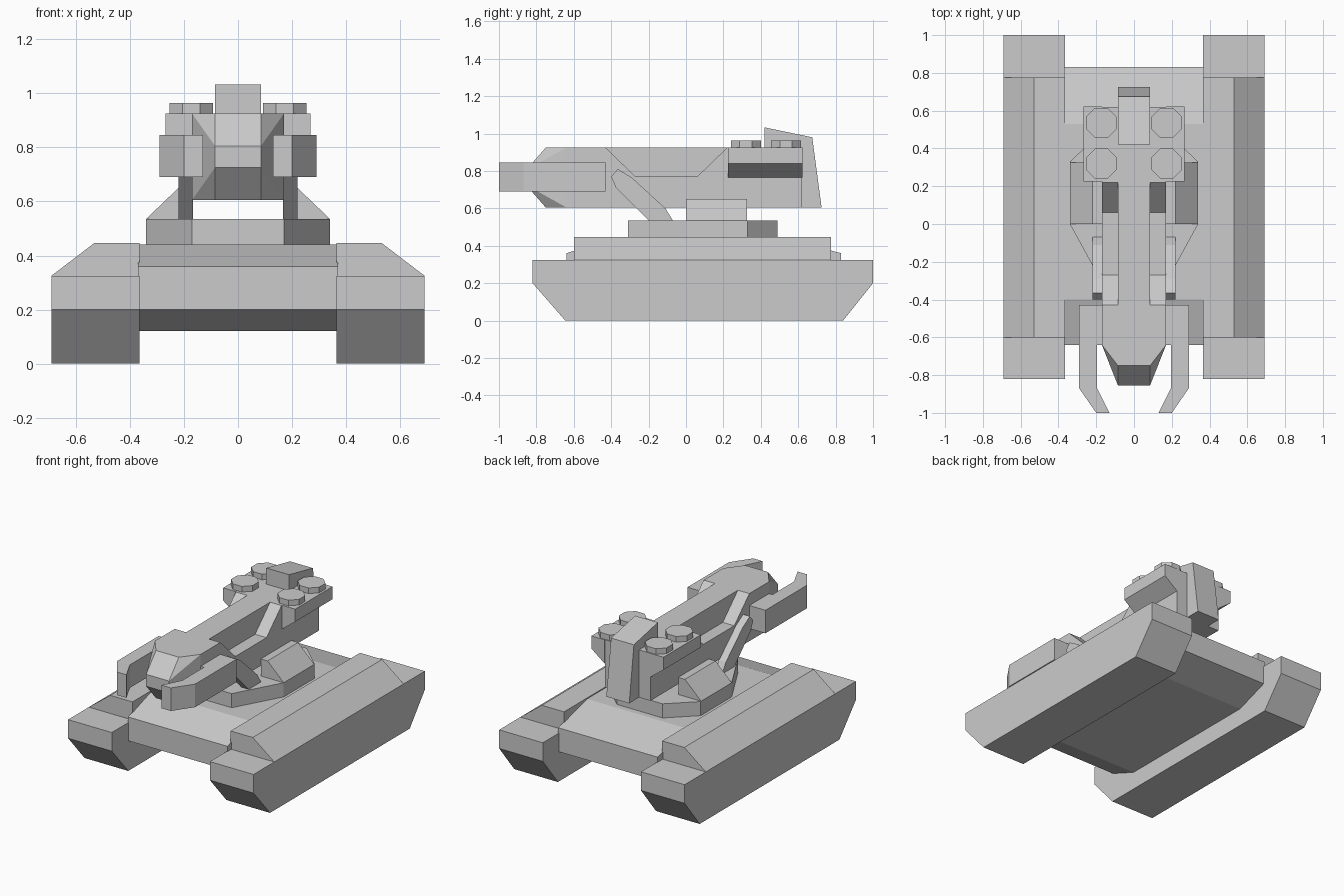
import bpy, bmesh
from mathutils import Vector

if "Cube" in bpy.data.objects:
    bpy.data.objects.remove(bpy.data.objects["Cube"])


def finish(name, bm, mirror=False):
    bmesh.ops.recalc_face_normals(bm, faces=bm.faces)
    me = bpy.data.meshes.new(name)
    bm.to_mesh(me)
    bm.free()
    ob = bpy.data.objects.new(name, me)
    bpy.context.collection.objects.link(ob)
    if mirror:
        ob.modifiers.new("mirror", 'MIRROR')
    return ob


def prism(name, pts, axis, a, b, mirror=False):
    """Extrude a 2D profile along an axis from a to b (profile uses the other two axes in order)."""
    place = {'x': lambda p, t: (t, p[0], p[1]),
             'y': lambda p, t: (p[0], t, p[1]),
             'z': lambda p, t: (p[0], p[1], t)}[axis]
    bm = bmesh.new()
    face = bm.faces.new([bm.verts.new(place(p, a)) for p in pts])
    ext = bmesh.ops.extrude_face_region(bm, geom=[face], use_keep_orig=True)
    verts = [g for g in ext['geom'] if isinstance(g, bmesh.types.BMVert)]
    bmesh.ops.translate(bm, verts=verts, vec=Vector(place((0, 0), b - a)))
    return finish(name, bm, mirror)


# Tracks and sloped fenders
prism("track", [(-.82, .325), (-.82, .2), (-.645, 0), (.84, 0), (1, .2), (1, .325)],
      'x', .365, .69, True)
prism("fender", [(.365, .325), (.69, .325), (.53, .447), (.365, .447)], 'y', -.6, .775, True)

# Hull between the tracks
prism("hull", [(-.64, .36), (-.64, .2), (-.44, .12), (.6, .12), (.83, .2), (.83, .36),
               (.53, .44), (-.4, .44)], 'x', -.37, .37)

# Turntable and its side housings
ring = [(.17, -.31), (.34, 0), (.34, .33), (.17, .49)]
prism("turntable", ring + [(-x, y) for x, y in reversed(ring)], 'z', .43, .535)
prism("side_housing", [(.17, .535), (.34, .535), (.22, .65), (.17, .65)], 'y', 0, .325, True)

# Struts carrying the gun
prism("strut", [(-.4, .77), (-.365, .81), (-.29, .765), (-.11, .6), (-.07, .535), (-.2, .535),
                (-.375, .71)], 'x', .167, .22, True)

# Gun body: centre spine plus notched side slabs
prism("gun_spine", [(-.64, .605), (.62, .605), (.62, .925), (-.64, .925)], 'x', -.085, .085)
prism("gun_side", [(-.64, .605), (.62, .605), (.62, .925), (.22, .925), (.06, .77),
                   (-.27, .77), (-.43, .925), (-.64, .925)], 'x', .085, .17, True)

# Faceted nose
bm = bmesh.new()
for s in (-1, 1):
    for x, y, zs in ((.17, -.64, (.605, .925)), (.085, -.75, (.605, .925)),
                     (.085, -.855, (.725, .805))):
        for z in zs:
            bm.verts.new((s * x, y, z))
bmesh.ops.convex_hull(bm, input=bm.verts)
bmesh.ops.dissolve_limit(bm, angle_limit=.01, verts=bm.verts, edges=bm.edges)
finish("gun_nose", bm)

# Curved prongs beside the nose
prism("prong", [(.17, -.43), (.29, -.43), (.29, -.87), (.2, -1), (.13, -1), (.195, -.87),
                (.195, -.64), (.17, -.64)], 'z', .69, .845, True)

# Rear wings with octagonal caps
prism("rear_wing", [(.17, .765), (.268, .84), (.268, .925), (.17, .925)], 'y', .225, .622, True)
a, b = .08, .033
octagon = [(a, -b), (a, b), (b, a), (-b, a), (-a, b), (-a, -b), (-b, -a), (b, -a)]
for cy in (.32, .535):
    prism("cap", [(.173 + x, cy + y) for x, y in octagon], 'z', .925, .963, True)

# Rear fin
prism("rear_fin", [(.42, .925), (.62, .925), (.62, .605), (.725, .605), (.675, .98), (.42, 1.033)],
      'x', -.085, .085)
